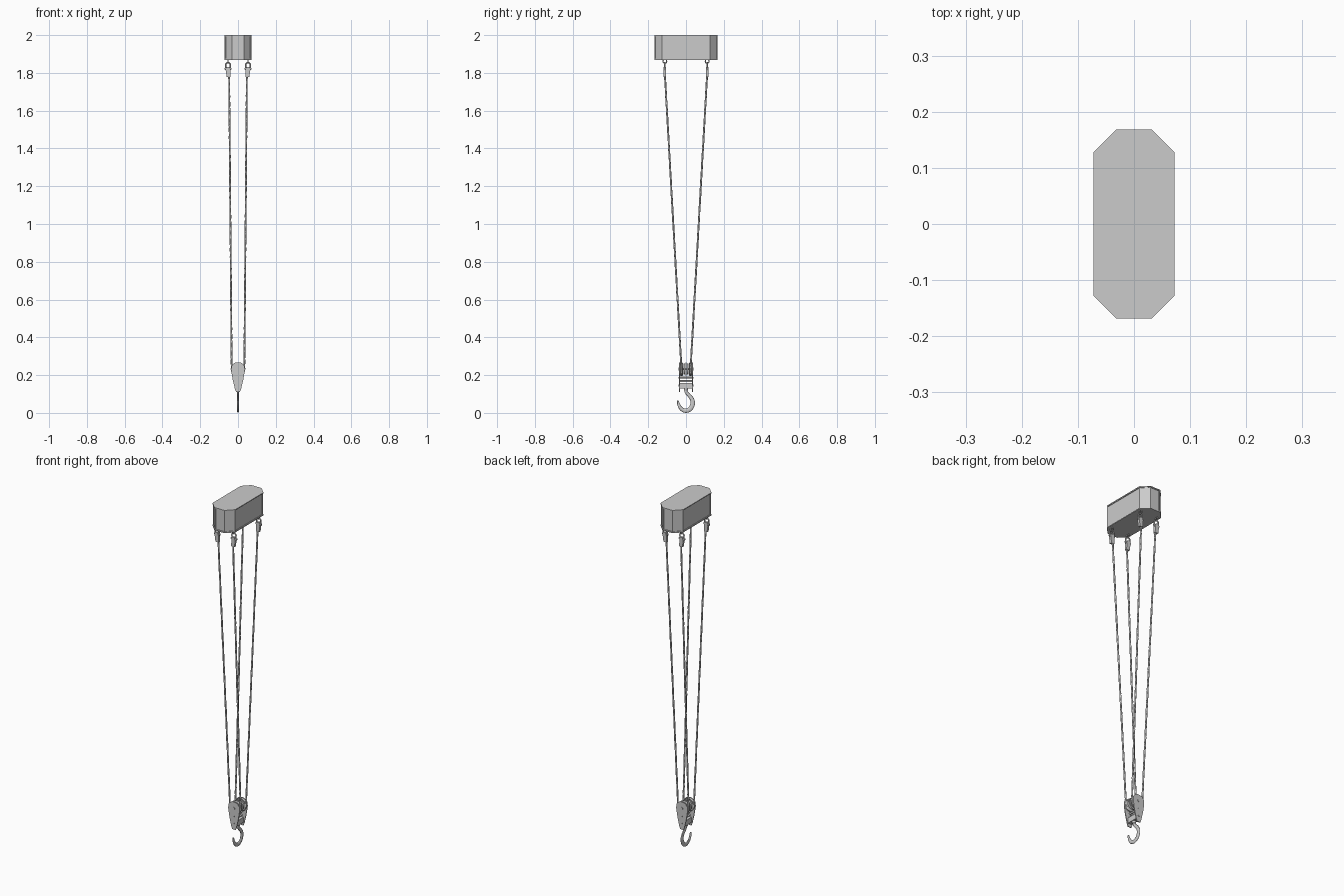
import bpy, bmesh, math
from mathutils import Vector, Matrix

if "Cube" in bpy.data.objects:
    bpy.data.objects.remove(bpy.data.objects["Cube"])

def finish(name, bm, smooth=True):
    bmesh.ops.recalc_face_normals(bm, faces=bm.faces)
    me = bpy.data.meshes.new(name)
    bm.to_mesh(me)
    bm.free()
    ob = bpy.data.objects.new(name, me)
    bpy.context.collection.objects.link(ob)
    if smooth:
        me.shade_smooth()
        me.set_sharp_from_angle(angle=math.radians(35))
    return ob

def prism(name, outline, axis, lo, hi, inset=0):
    """Extrude a 2D outline along z (x,y outline) or y (x,z outline)."""
    bm = bmesh.new()
    put = (lambda p, h: (p[0], p[1], h)) if axis == 'z' else (lambda p, h: (p[0], h, p[1]))
    a, b = [[bm.verts.new(put(p, h)) for p in outline] for h in (lo, hi)]
    bm.faces.new(a[::-1])
    bm.faces.new(b)
    n = len(a)
    sides = [bm.faces.new((a[i], a[(i + 1) % n], b[(i + 1) % n], b[i])) for i in range(n)]
    bmesh.ops.recalc_face_normals(bm, faces=bm.faces)
    if inset:
        # raised frame around each recessed panel
        bmesh.ops.inset_individual(bm, faces=sides, thickness=inset, depth=0)
        bmesh.ops.inset_individual(bm, faces=sides, thickness=0.0005, depth=-inset * 0.4)
    return finish(name, bm, False)

def box(name, c, s):
    x, y, z = c
    w, d, h = [v / 2 for v in s]
    return prism(name, [(x - w, y - d), (x + w, y - d), (x + w, y + d), (x - w, y + d)], 'z', z - h, z + h)

def cyl(name, c, r1, r2, depth, axis='Z', seg=20):
    bm = bmesh.new()
    rot = {'X': Matrix.Rotation(math.pi / 2, 4, 'Y'), 'Y': Matrix.Rotation(-math.pi / 2, 4, 'X'), 'Z': Matrix()}[axis]
    bmesh.ops.create_cone(bm, cap_ends=True, segments=seg, radius1=r1, radius2=r2, depth=depth,
                          matrix=Matrix.Translation(c) @ rot)
    return finish(name, bm)

def sweep(name, pts, ref, section, sides=10, closed=False):
    """Sweep a section along pts; section(i, angle) gives (in-plane, along-ref) offsets."""
    pts, ref = [Vector(p) for p in pts], Vector(ref)
    bm, rings, n = bmesh.new(), [], len(pts)
    for i, p in enumerate(pts):
        nxt, prv = (pts[(i + 1) % n], pts[i - 1]) if closed else (pts[min(i + 1, n - 1)], pts[max(i - 1, 0)])
        t = (nxt - prv).normalized()
        u = t.cross(ref).normalized()
        v = u.cross(t)
        ring = []
        for k in range(sides):
            a, b = section(i, 2 * math.pi * k / sides)
            ring.append(bm.verts.new(p + u * a + v * b))
        rings.append(ring)
    for i in range(n if closed else n - 1):
        a, b = rings[i], rings[(i + 1) % n]
        for k in range(sides):
            bm.faces.new((a[k], a[(k + 1) % sides], b[(k + 1) % sides], b[k]))
    if not closed:
        bm.faces.new(rings[0])
        bm.faces.new(rings[-1])
    return finish(name, bm)

def round_section(r):
    return lambda i, a: (r * math.cos(a), r * math.sin(a))

def octagon(x, y, c):
    return [(x - c, -y), (x, -y + c), (x, y - c), (x - c, y), (-x + c, y), (-x, y - c), (-x, -y + c), (-x + c, -y)]

# Upper housing with recessed wall panels between two flanges
prism("housing_walls", octagon(0.0705, 0.1665, 0.0395), 'z', 1.871, 1.998, inset=0.007)
prism("housing_top_plate", octagon(0.072, 0.168, 0.040), 'z', 1.995, 2.0)
prism("housing_bottom_plate", octagon(0.072, 0.168, 0.040), 'z', 1.869, 1.874)

# Shackles and rope sockets under the four corners
for sx in (-1, 1):
    for sy in (-1, 1):
        x, y = sx * 0.053, sy * 0.112
        arc = [2 * math.pi * k / 16 for k in range(16)]
        sweep("housing_eye", [(x, y + 0.010 * math.cos(a), 1.862 + 0.011 * math.sin(a)) for a in arc],
              (1, 0, 0), round_section(0.003), 8, True)
        bow = [(x - 0.012, y, 1.815)] + [(x + 0.013 * math.cos(a), y, 1.842 + 0.013 * math.sin(a))
               for a in [math.pi * (1 - k / 10) for k in range(11)]] + [(x + 0.012, y, 1.815)]
        sweep("shackle_bow", bow, (0, 1, 0), round_section(0.0038), 8)
        cyl("shackle_pin", (x, y, 1.822), 0.005, 0.005, 0.036, 'X', 12)
        xs = x - sx * 0.003
        prism("rope_socket", [(x - 0.007, 1.832), (x + 0.007, 1.832), (x + 0.012, 1.815), (xs + 0.010, 1.778),
              (xs - 0.010, 1.778), (x - 0.012, 1.815)], 'y', y - 0.007, y + 0.007)

# Twisted ropes, each running down, around its sheave and up again
ZS, R, YS = 0.232, 0.0335, 0.024
for sy in (-1, 1):
    top = [Vector((s * 0.047, sy * 0.112, 1.795)) for s in (-1, 1)]
    low = [Vector((s * R, sy * YS, ZS)) for s in (-1, 1)]
    n = 150
    path = [top[0].lerp(low[0], k / n) for k in range(n)]
    path += [(-R * math.cos(a), sy * YS, ZS - R * math.sin(a)) for a in [math.pi * k / 12 for k in range(13)]]
    path += [low[1].lerp(top[1], k / n) for k in range(1, n + 1)]
    def strand(i, a):
        r = 0.0047 * (1 + 0.10 * math.cos(3 * (a - i * 0.55)))
        return r * math.cos(a), r * math.sin(a)
    sweep("rope", path, (0, 1, 0), strand, 12)

# Hook block: teardrop cheek plates
half = [(0.010, 0.110), (0.016, 0.125), (0.028, 0.175), (0.036, 0.225), (0.035, 0.247), (0.024, 0.261), (0.010, 0.268)]
tear = half + [(-x, z) for x, z in reversed(half)]
for s in (-1, 1):
    y = s * 0.035
    prism("cheek_plate", tear, 'y', y - 0.0025, y + 0.0025)
    cyl("axle_nut", (0, y + s * 0.004, ZS), 0.008, 0.008, 0.004, 'Y', 6)
    for z in (0.187, 0.145):
        cyl("cheek_bolt", (0, y + s * 0.003, z), 0.004, 0.004, 0.003, 'Y', 6)
round_plate = [(0.034 * math.cos(a), ZS + 0.034 * math.sin(a)) for a in [2 * math.pi * k / 20 for k in range(20)]]
prism("centre_plate", round_plate, 'y', -0.002, 0.002)
cyl("sheave_axle", (0, 0, ZS), 0.006, 0.006, 0.078, 'Y')

# Grooved sheaves: two carrying rope, one idle on each side of the centre plate
for s in (-1, 1):
    y = s * YS
    cyl("sheave_core", (0, y, ZS), 0.029, 0.029, 0.012, 'Y', 28)
    cyl("sheave_flange", (0, y - 0.0055, ZS), 0.036, 0.031, 0.005, 'Y', 28)
    cyl("sheave_flange", (0, y + 0.0055, ZS), 0.031, 0.036, 0.005, 'Y', 28)
    cyl("idle_sheave", (0, s * 0.009, ZS), 0.030, 0.030, 0.008, 'Y', 28)

# Spacers and the crosshead holding the hook
for z in (0.187, 0.168):
    cyl("block_spacer", (0, 0, z), 0.005, 0.005, 0.07, 'Y', 12)
box("hook_crosshead", (0, 0, 0.143), (0.026, 0.066, 0.030))
cyl("hook_collar", (0, 0, 0.123), 0.009, 0.012, 0.014)

# Flattened tapering hook: (y, z, half width)
keys = [(0, 0.130, 0.008), (0, 0.114, 0.008), (0.006, 0.103, 0.009), (0.021, 0.088, 0.010), (0.033, 0.069, 0.011),
        (0.035, 0.046, 0.012), (0.023, 0.022, 0.012), (0, 0.0115, 0.0115), (-0.023, 0.020, 0.010),
        (-0.037, 0.040, 0.008), (-0.041, 0.053, 0.006), (-0.043, 0.065, 0.004)]
pts = []
for i in range(len(keys) - 1):
    p = [Vector(keys[min(max(j, 0), len(keys) - 1)]) for j in range(i - 1, i + 3)]
    for k in range(4):
        t = k / 4
        pts.append(0.5 * (2 * p[1] + (p[2] - p[0]) * t + (2 * p[0] - 5 * p[1] + 4 * p[2] - p[3]) * t * t
                          + (3 * p[1] - p[0] - 3 * p[2] + p[3]) * t ** 3))
pts.append(Vector(keys[-1]))
sweep("hook", [(0, q.x, q.y) for q in pts], (1, 0, 0),
      lambda i, a: (pts[i].z * math.cos(a), min(0.005, pts[i].z) * math.sin(a)), 12)
